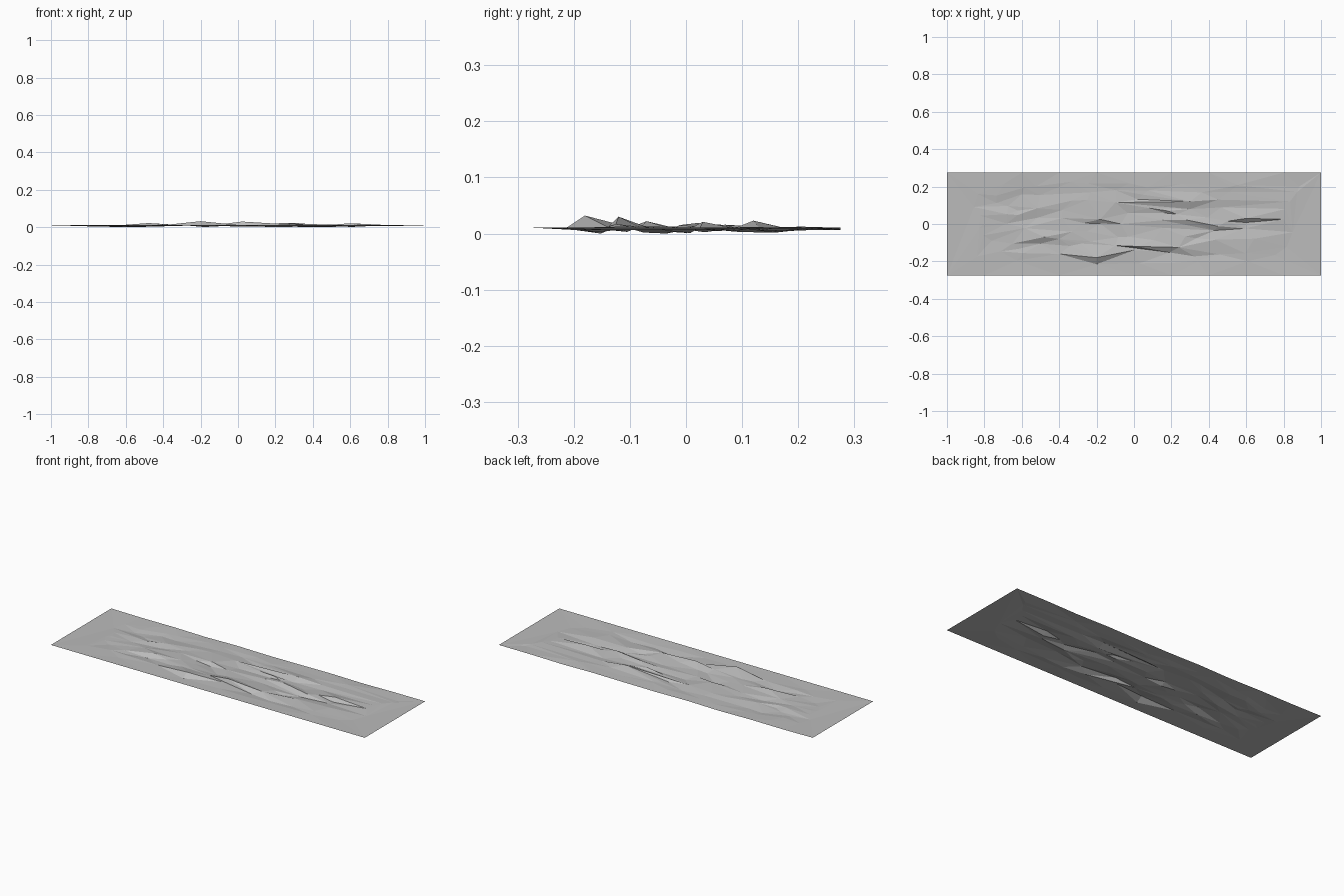
import bpy, bmesh, random
from mathutils import Vector
from mathutils.geometry import delaunay_2d_cdt

if "Cube" in bpy.data.objects:
    bpy.data.objects.remove(bpy.data.objects["Cube"])

random.seed(7)
HX, HY, BORDER_Z = 1.0, 0.275, 0.0135
STRETCH = 0.35          # triangulate in squeezed x so facets run lengthwise

# Ripple crests: each is a line of (x, y, z), then one low toe point in front
RIDGES = [
    ([(-0.40, -0.16, 0.014), (-0.20, -0.18, 0.035), (0.0, -0.14, 0.015)], (-0.20, -0.215, 0.012)),
    ([(-0.10, -0.115, 0.018), (0.02, -0.12, 0.033), (0.24, -0.125, 0.020)], (0.19, -0.152, 0.003)),
    ([(-0.65, -0.105, 0.012), (-0.48, -0.07, 0.025), (-0.40, -0.08, 0.016)], (-0.50, -0.105, 0.006)),
    ([(-0.27, 0.005, 0.012), (-0.18, 0.025, 0.020), (-0.07, 0.0, 0.014)], (-0.18, 0.002, 0.004)),
    ([(0.15, 0.02, 0.014), (0.28, 0.022, 0.022), (0.45, -0.012, 0.018)], (0.43, -0.035, 0.003)),
    ([(0.50, 0.015, 0.016), (0.60, 0.03, 0.024), (0.80, 0.025, 0.014)], (0.60, 0.008, 0.004)),
    ([(0.08, 0.085, 0.014), (0.18, 0.07, 0.019), (0.23, 0.052, 0.014)], (0.17, 0.058, 0.008)),
    ([(-0.10, 0.115, 0.016), (0.30, 0.12, 0.026), (0.45, 0.13, 0.014)], (0.30, 0.08, 0.010)),
]

points, edges = [], []


def add(x, y, z):
    points.append(Vector((x, y, z)))
    return len(points) - 1


# Rim: flat in front and at the ends, slightly wavy at the back
N = 10
for i in range(N + 1):
    x = -HX + 2 * HX * i / N
    add(x, -HY, BORDER_Z)
    wavy = 0 < i < N
    add(x, HY, BORDER_Z - (random.uniform(0, 0.006) if wavy else 0))

# Crests and toes
for crest, toe in RIDGES:
    ids = [add(*p) for p in crest]
    edges += list(zip(ids, ids[1:]))
    t = add(*toe)
    edges += [(ids[0], t), (t, ids[-1])]
fixed = list(points)

# Random shallow ripples between the crests, fading toward the rim
for row in range(11):
    for col in range(15):
        x = -0.90 + 1.8 * (col + random.uniform(0.1, 0.9)) / 15
        y = -0.22 + 0.45 * (row + random.uniform(0.1, 0.9)) / 11
        near = any(abs(x - p.x) < 0.1 and abs(y - p.y) < 0.028 for p in fixed)
        if near or random.random() < 0.25:
            continue
        fade = min(1.0, (HX - abs(x)) / 0.3, (HY - abs(y)) / 0.1)
        add(x, y, BORDER_Z + fade * random.uniform(-0.009, 0.003))

flat = [Vector((p.x * STRETCH, p.y)) for p in points]
vs, _, faces, origin, _, _ = delaunay_2d_cdt(flat, edges, [], 0, 1e-5)

bm = bmesh.new()
verts = []
for v, o in zip(vs, origin):
    z = points[o[0]].z if o else 0.01
    verts.append(bm.verts.new((v.x / STRETCH, v.y, z)))
for f in faces:
    bm.faces.new([verts[i] for i in f])
low = min(v.co.z for v in bm.verts)
for v in bm.verts:
    v.co.z -= low
bm.normal_update()
for f in bm.faces:
    if f.normal.z < 0:
        f.normal_flip()

mesh = bpy.data.meshes.new("rippled_sheet")
bm.to_mesh(mesh)
bm.free()
sheet = bpy.data.objects.new("rippled_sheet", mesh)
bpy.context.collection.objects.link(sheet)

grey = bpy.data.materials.new("light_grey")
grey.diffuse_color = (0.5, 0.5, 0.5, 1)
grey.use_nodes = True
grey.node_tree.nodes["Principled BSDF"].inputs["Base Color"].default_value = grey.diffuse_color
mesh.materials.append(grey)
